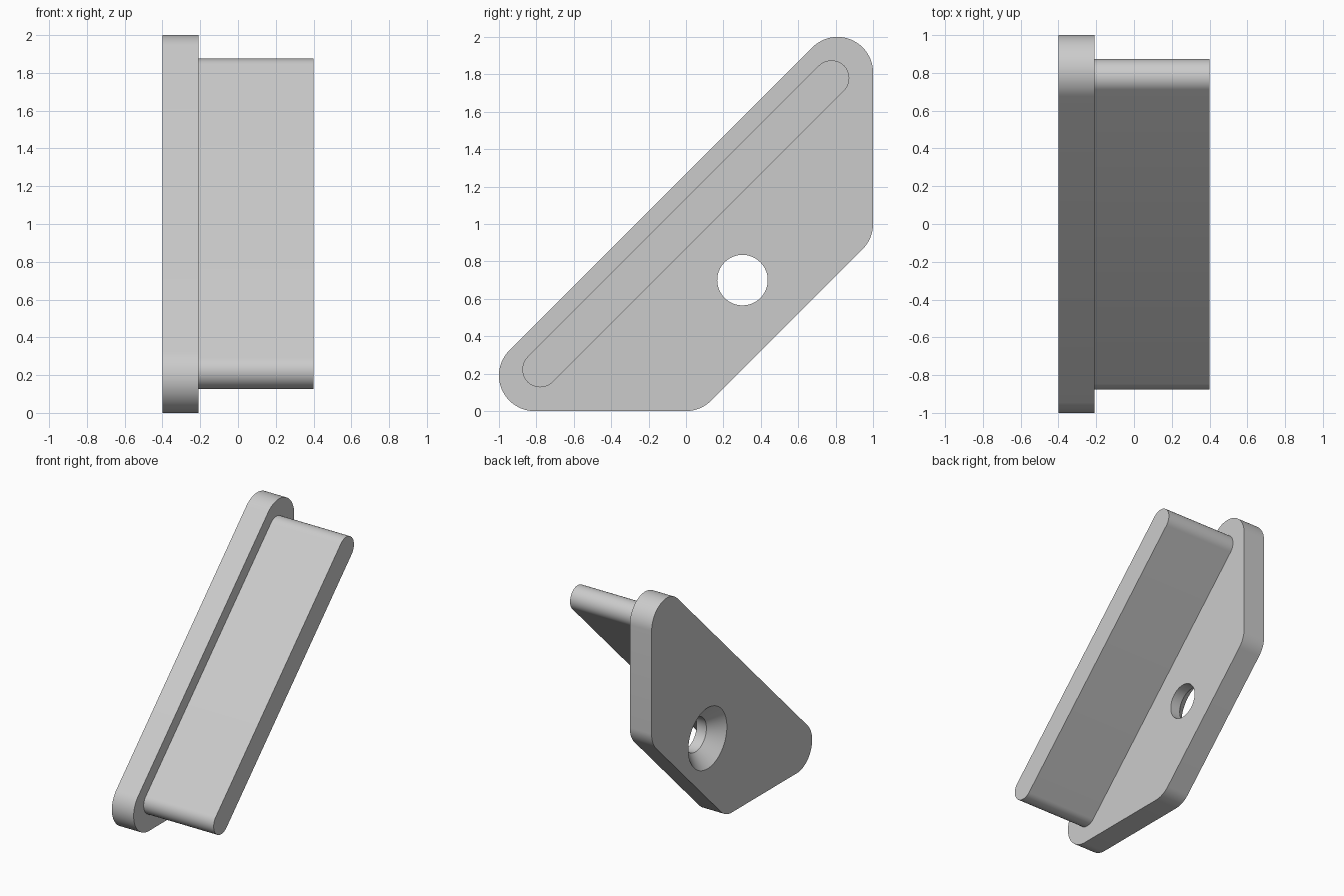
import bpy
import bmesh
from math import sin, cos, radians

cube = bpy.data.objects.get("Cube")
if cube:
    bpy.data.objects.remove(cube, do_unlink=True)

grey = bpy.data.materials.new("plain grey")
grey.use_nodes = True
grey.diffuse_color = (0.6, 0.6, 0.6, 1)
grey.node_tree.nodes["Principled BSDF"].inputs["Base Color"].default_value = (0.6, 0.6, 0.6, 1)


def add_object(name, bm):
    bmesh.ops.recalc_face_normals(bm, faces=bm.faces)
    mesh = bpy.data.meshes.new(name)
    bm.to_mesh(mesh)
    bm.free()
    mesh.materials.append(grey)
    obj = bpy.data.objects.new(name, mesh)
    bpy.context.collection.objects.link(obj)
    return obj


def arc(y, z, radius, start, end, steps):
    angles = [radians(start + (end - start) * i / steps) for i in range(steps + 1)]
    return [(y + radius * cos(a), z + radius * sin(a)) for a in angles]


def extrude_outline(name, outline, x0, x1):
    bm = bmesh.new()
    face = bm.faces.new([bm.verts.new((x0, y, z)) for y, z in outline])
    moved = bmesh.ops.extrude_face_region(bm, geom=[face])["geom"]
    verts = [v for v in moved if isinstance(v, bmesh.types.BMVert)]
    bmesh.ops.translate(bm, verts=verts, vec=(x1 - x0, 0, 0))
    return add_object(name, bm)


def lathe_along_x(name, profile, y, z, sides):
    # Stacked rings joined into a closed solid
    bm = bmesh.new()
    rings = [[bm.verts.new((x, py, pz)) for py, pz in arc(y, z, r, 0, 360, sides)[:-1]]
             for x, r in profile]
    for a, b in zip(rings, rings[1:]):
        for i in range(sides):
            j = (i + 1) % sides
            bm.faces.new((a[i], a[j], b[j], b[i]))
    bm.faces.new(rings[0])
    bm.faces.new(rings[-1])
    return add_object(name, bm)


def shade(obj):
    bpy.ops.object.select_all(action="DESELECT")
    obj.select_set(True)
    bpy.context.view_layer.objects.active = obj
    bpy.ops.object.shade_smooth_by_angle(angle=radians(30))


# Side plate with four rounded corners
R = 0.19
plate_outline = (arc(-0.81, R, R, 135, 270, 24) + arc(0, R, R, 270, 315, 10)
                 + arc(0.81, 1.0, R, 315, 360, 10) + arc(0.81, 1.81, R, 0, 135, 24))
plate = extrude_outline("side_plate", plate_outline, -0.4, -0.21)

# Countersunk screw hole, wide on the outer face
cutter = lathe_along_x("hole_cutter", [(-0.41, 0.25), (-0.295, 0.135), (-0.15, 0.135)],
                       0.302, 0.7, 64)
cutter.hide_render = True
cut = plate.modifiers.new("screw_hole", "BOOLEAN")
cut.operation = "DIFFERENCE"
cut.solver = "EXACT"
cut.object = cutter
bpy.context.view_layer.objects.active = plate
bpy.ops.object.modifier_apply(modifier=cut.name)
bpy.data.objects.remove(cutter, do_unlink=True)
shade(plate)

# Sloping bar with round ends, standing out from the plate
bar_outline = (arc(-0.78, 0.222, 0.095, 135, 315, 24)
               + arc(0.778, 1.78, 0.095, -45, 135, 24))
bar = extrude_outline("sloping_bar", bar_outline, -0.22, 0.4)
shade(bar)
